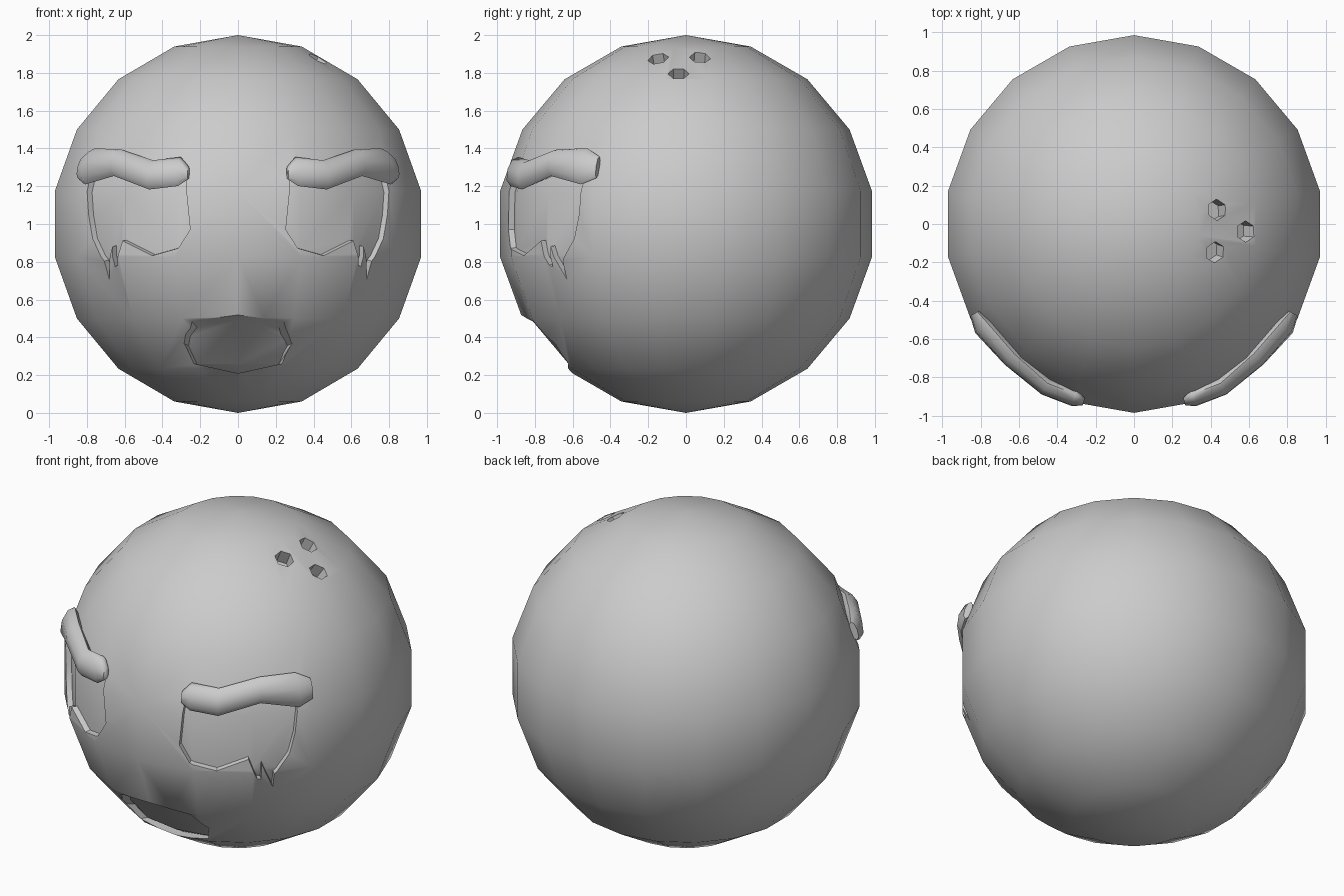
import bpy, bmesh, math
from mathutils import Vector, Matrix

if "Cube" in bpy.data.objects:
    bpy.data.objects.remove(bpy.data.objects["Cube"], do_unlink=True)

CENTRE = Vector((0, 0, 1))

grey = bpy.data.materials.new("plain_grey")
grey.use_nodes = True
grey.diffuse_color = (0.6, 0.6, 0.6, 1)
grey.node_tree.nodes["Principled BSDF"].inputs["Base Color"].default_value = (0.6, 0.6, 0.6, 1)


def finish(name, bm):
    """Turn a bmesh into a grey object."""
    bmesh.ops.recalc_face_normals(bm, faces=bm.faces)
    mesh = bpy.data.meshes.new(name)
    bm.to_mesh(mesh)
    bm.free()
    mesh.materials.append(grey)
    obj = bpy.data.objects.new(name, mesh)
    bpy.context.collection.objects.link(obj)
    return obj


def smooth(obj, degrees):
    bpy.ops.object.select_all(action='DESELECT')
    obj.select_set(True)
    bpy.context.view_layer.objects.active = obj
    bpy.ops.object.shade_smooth_by_angle(angle=math.radians(degrees))


def cut(target, cutter, remove=True):
    """Subtract the cutter from the target and apply."""
    mod = target.modifiers.new("cut", 'BOOLEAN')
    mod.operation = 'DIFFERENCE'
    mod.solver = 'EXACT'
    mod.object = cutter
    bpy.context.view_layer.objects.active = target
    bpy.ops.object.modifier_apply(modifier=mod.name)
    if remove:
        bpy.data.objects.remove(cutter, do_unlink=True)


def make_sphere(name, radius):
    bm = bmesh.new()
    bmesh.ops.create_uvsphere(bm, u_segments=18, v_segments=9, radius=radius)
    # put a column of points on the front centre line
    if max(v.co.y for v in bm.verts) < radius * 0.98:
        bmesh.ops.rotate(bm, verts=bm.verts, matrix=Matrix.Rotation(math.pi / 2, 3, 'Z'))
    bmesh.ops.translate(bm, verts=bm.verts, vec=CENTRE)
    return finish(name, bm)


def on_sphere(x, z, r):
    """Front point at distance r from the centre."""
    return Vector((x, -math.sqrt(max(r * r - x * x - (z - 1) ** 2, 0)), z))


def make_recess(name, outline, side, r_in, r_out, pivot, taper):
    """Solid whose outline narrows towards the pivot height as it goes inwards."""
    bm = bmesh.new()
    rings = []
    for r in (r_in, r_out):
        f = 1 + taper * (r - 1)
        rings.append([bm.verts.new(on_sphere(side * x * f, pivot + (z - pivot) * f, r))
                      for x, z in outline])
    inner, outer = rings
    n = len(outline)
    caps = [bm.faces.new(inner), bm.faces.new(outer)]
    for i in range(n):
        j = (i + 1) % n
        bm.faces.new((inner[i], inner[j], outer[j], outer[i]))
    bmesh.ops.triangulate(bm, faces=caps)
    return finish(name, bm)


# Ball and the inner sphere that gives the recess floors
ball = make_sphere("ball", 1.0)
floor = make_sphere("recess_floor", 0.967)
floor.hide_render = True

# Eye sockets with two drips at the outer lower corner
EYE = [(.28, 1.28), (.26, .97), (.32, .87), (.46, .83), (.62, .91), (.645, .78), (.66, .77),
       (.675, .88), (.70, .70), (.72, .80), (.79, .92), (.812, 1.05), (.79, 1.30)]
for side in (-1, 1):
    socket = make_recess("eye_cutter", EYE, side, 0.8, 1.3, 1.0, 1.0)
    cut(socket, floor, remove=False)
    cut(ball, socket)

# Mouth
half = [(.24, .48), (.29, .37), (.23, .26)]
MOUTH = [(0, .51)] + half + [(0, .21)] + [(-x, z) for x, z in reversed(half)]
mouth = make_recess("mouth_cutter", MOUTH, 1, 0.9, 1.15, 0.21, 2.5)
cut(mouth, floor)
cut(ball, mouth)

# Three hexagonal finger holes
for x, y in ((.44, .075), (.59, -.04), (.43, -.15)):
    out = Vector((x, y, math.sqrt(1 - x * x - y * y)))
    bm = bmesh.new()
    bmesh.ops.create_cone(bm, cap_ends=True, segments=6, radius1=.056, radius2=.056, depth=.2)
    turn = Vector((0, 0, 1)).rotation_difference(out).to_matrix().to_4x4()
    bmesh.ops.transform(bm, verts=bm.verts, matrix=Matrix.Translation(CENTRE + out) @ turn)
    cut(ball, finish("hole_cutter", bm))
smooth(ball, 30)

# Brows: x, z, half height, half thickness along a flattened tube
BROW = [(.262, 1.27, .035, .02), (.31, 1.278, .08, .04), (.46, 1.26, .08, .045),
        (.64, 1.325, .075, .05), (.785, 1.305, .1, .045), (.832, 1.30, .06, .02)]
for side, name in ((1, "left_brow"), (-1, "right_brow")):
    bm = bmesh.new()
    rings = []
    for x, z, high, thick in BROW:
        mid = on_sphere(side * x, z, 1.0)
        out = (mid - CENTRE).normalized()
        up = (Vector((0, 0, 1)) - out * out.z).normalized()
        rings.append([bm.verts.new(mid + up * high * math.sin(a) + out * thick * math.cos(a))
                      for a in (math.tau * k / 8 for k in range(8))])
    for a, b in zip(rings, rings[1:]):
        for k in range(8):
            m = (k + 1) % 8
            bm.faces.new((a[k], a[m], b[m], b[k]))
    bm.faces.new(rings[0])
    bm.faces.new(rings[-1])
    smooth(finish(name, bm), 60)
